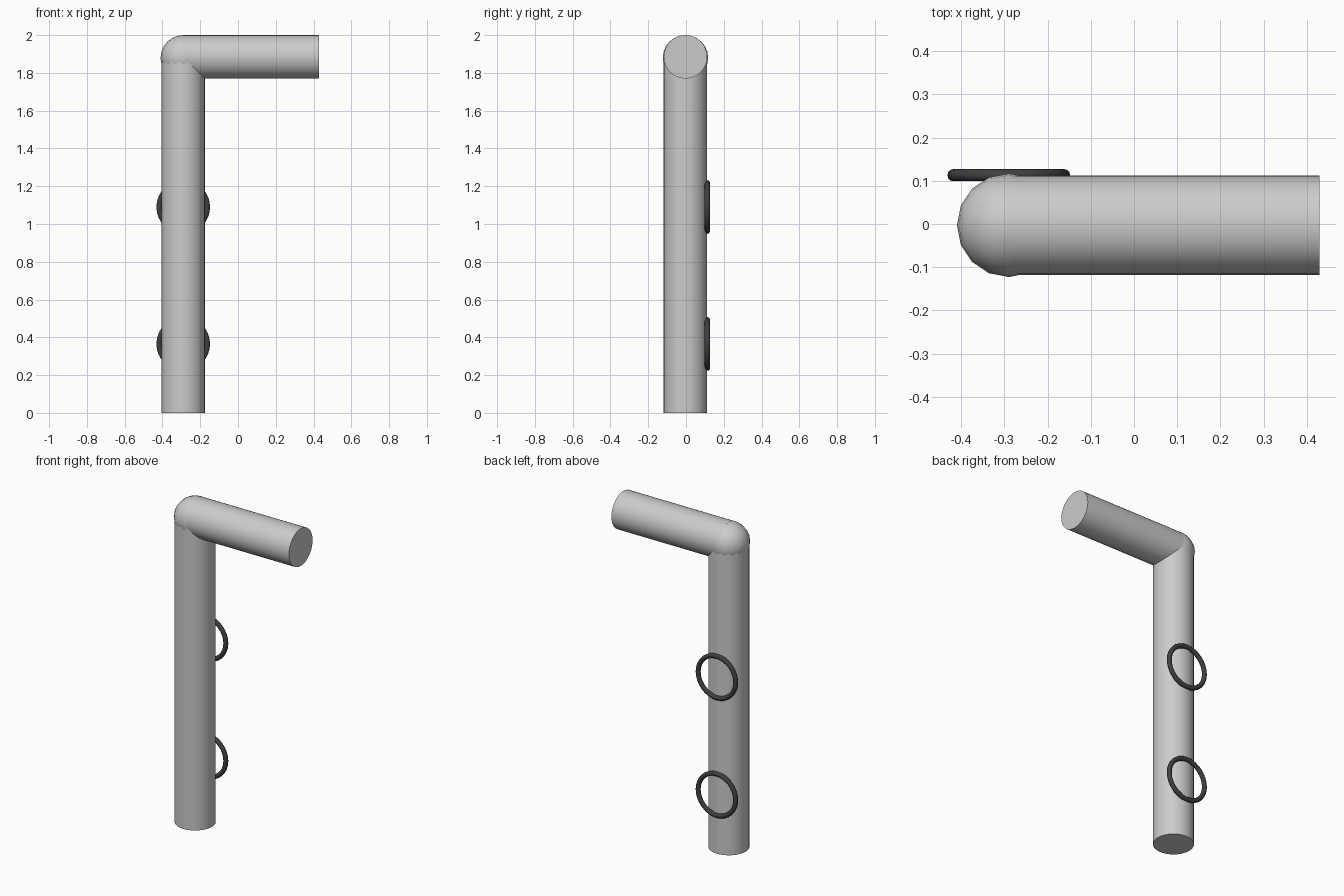
import bpy
import math

if "Cube" in bpy.data.objects:
    bpy.data.objects.remove(bpy.data.objects["Cube"])

PIPE_X, PIPE_Y, PIPE_R = -0.29, -0.003, 0.115
ARM_Z = 1.885
ARM_END = 0.43

dark = bpy.data.materials.new("dark_metal")
dark.diffuse_color = (0.05, 0.05, 0.055, 1)
dark.use_nodes = True
dark.node_tree.nodes["Principled BSDF"].inputs["Base Color"].default_value = dark.diffuse_color


def finish(name, material=None):
    obj = bpy.context.object
    obj.name = name
    if material:
        obj.data.materials.append(material)
    bpy.ops.object.shade_smooth_by_angle(angle=math.radians(40))
    return obj


def pipe(name, length, location, rotation=(0, 0, 0)):
    bpy.ops.mesh.primitive_cylinder_add(vertices=32, radius=PIPE_R, depth=length,
                                        location=location, rotation=rotation)
    finish(name)


# Upright pipe, ending inside the elbow
pipe("upright_pipe", ARM_Z, (PIPE_X, PIPE_Y, ARM_Z / 2))

# Horizontal arm
pipe("horizontal_arm", ARM_END - PIPE_X, ((ARM_END + PIPE_X) / 2, PIPE_Y, ARM_Z),
     (0, math.pi / 2, 0))

# Ball elbow joining the two pipes
bpy.ops.mesh.primitive_uv_sphere_add(segments=16, ring_count=12, radius=0.12,
                                     location=(PIPE_X, PIPE_Y, 1.88))
finish("elbow_ball")

# Mounting rings on the back
for name, z in (("lower_ring", 0.365), ("upper_ring", 1.09)):
    bpy.ops.mesh.primitive_torus_add(major_segments=32, minor_segments=12,
                                     major_radius=0.128, minor_radius=0.014,
                                     location=(PIPE_X, 0.113, z),
                                     rotation=(math.pi / 2, 0, 0))
    finish(name, dark)
